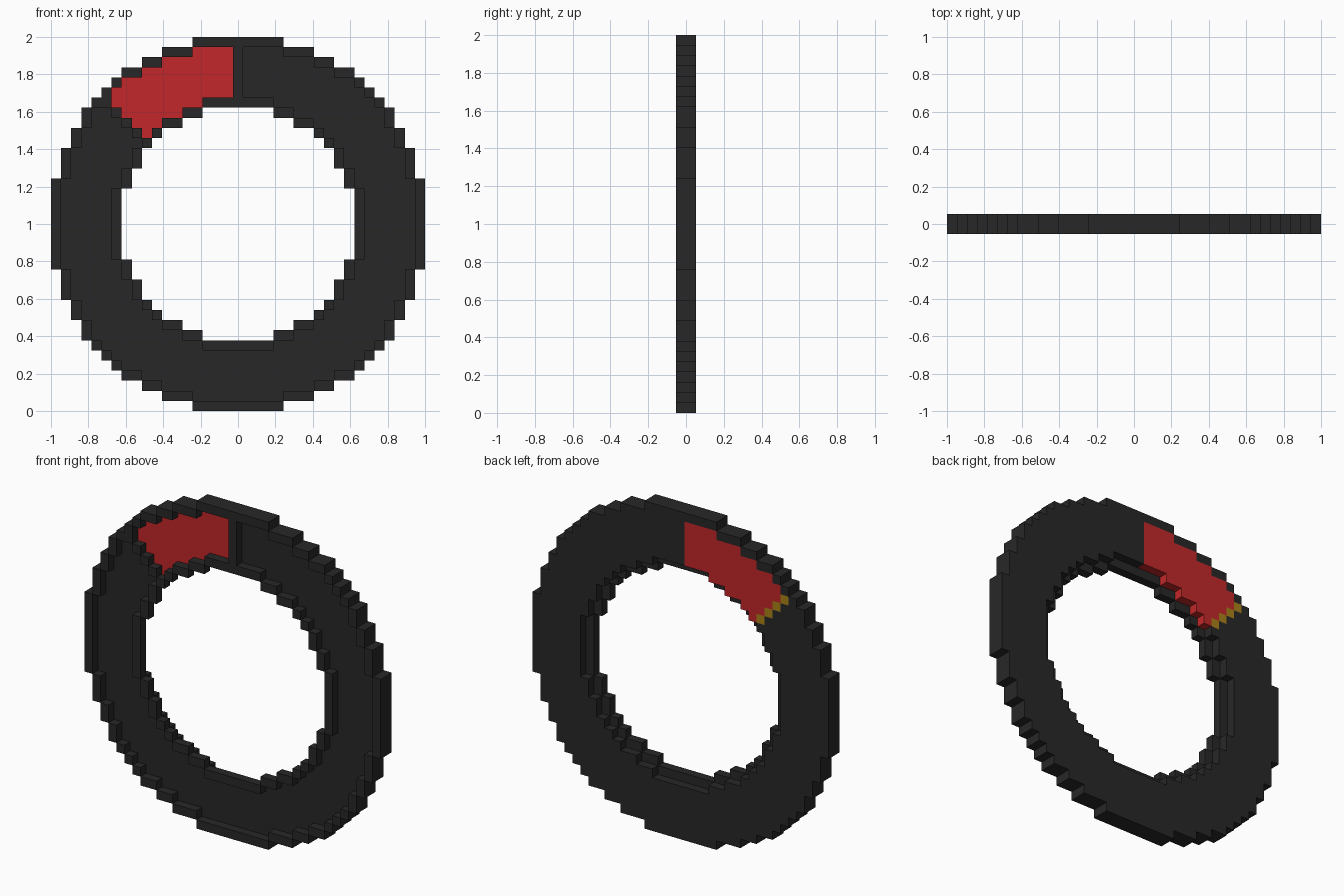
import bpy
import bmesh

if "Cube" in bpy.data.objects:
    bpy.data.objects.remove(bpy.data.objects["Cube"], do_unlink=True)

N = 18                      # cells run from -N to N
S = 2 / (2 * N + 1)         # cell size
FRONT, BACK = 0, 1          # the two layers in depth


def srgb(r, g, b):
    def f(c):
        c /= 255
        return c / 12.92 if c <= 0.04045 else ((c + 0.055) / 1.055) ** 2.4
    return (f(r), f(g), f(b), 1)


def material(name, color):
    m = bpy.data.materials.new(name)
    m.use_nodes = True
    m.diffuse_color = color
    bsdf = next(n for n in m.node_tree.nodes if n.type == 'BSDF_PRINCIPLED')
    bsdf.inputs["Base Color"].default_value = color
    bsdf.inputs["Roughness"].default_value = 0.8
    return m


black = material("black", srgb(39, 39, 39))
red = material("red", srgb(194, 39, 41))
yellow = material("yellow", srgb(168, 130, 24))

# Sort the ring's cells into outer rim, inner rim and the band between
OUTER, INNER = 347, 131     # squared radii in cells


def touches(i, j, test):
    return any(test((i + a) ** 2 + (j + b) ** 2)
               for a, b in ((1, 0), (-1, 0), (0, 1), (0, -1)))


span = range(-N, N + 1)
ring = {(i, j) for i in span for j in span if INNER <= i * i + j * j < OUTER}
outer = {c for c in ring if touches(*c, lambda d: d >= OUTER)}
inner = {c for c in ring if touches(*c, lambda d: d < INNER)}
band = ring - outer - inner

# Sector bounded by an upright bar and a stepped diagonal bar
upright = {(i, j) for i, j in band if i == 0 and j > 0}
diagonal = {(i, j) for i, j in band if i < 0 and j == -i - 1}
sector = {(i, j) for i, j in band if i < 0 and j >= -i}


def layer(cells, k):
    return {(i, k, j) for i, j in cells}


parts = [
    ("outer_rim", layer(outer, FRONT) | layer(outer, BACK), black),
    ("inner_rim", layer(inner, FRONT), black),
    ("upright_divider", layer(upright, FRONT), black),
    ("diagonal_divider", layer(diagonal, FRONT), black),
    ("back_band", layer(band - sector - diagonal, BACK), black),
    ("red_sector", layer(sector, BACK), red),
    ("yellow_marker", layer(diagonal, BACK), yellow),
]
solid = set().union(*(p[1] for p in parts))


def build(name, cells, mat):
    """Block mesh of the cells, keeping only faces open to the air."""
    bm = bmesh.new()
    verts = {}

    def vert(p):
        if p not in verts:
            x, y, z = p
            verts[p] = bm.verts.new(((x - 0.5) * S, (y - 1) * S, (z - 0.5) * S + 1))
        return verts[p]

    for cell in sorted(cells):
        for axis in range(3):
            u, v = (axis + 1) % 3, (axis + 2) % 3
            for side in (0, 1):
                near = list(cell)
                near[axis] += 2 * side - 1
                if tuple(near) in solid:
                    continue
                quad = []
                for du, dv in ((0, 0), (1, 0), (1, 1), (0, 1)):
                    p = list(cell)
                    p[axis] += side
                    p[u] += du
                    p[v] += dv
                    quad.append(vert(tuple(p)))
                bm.faces.new(quad if side else quad[::-1])
    mesh = bpy.data.meshes.new(name)
    bm.to_mesh(mesh)
    bm.free()
    mesh.materials.append(mat)
    bpy.context.collection.objects.link(bpy.data.objects.new(name, mesh))


for part in parts:
    build(*part)
